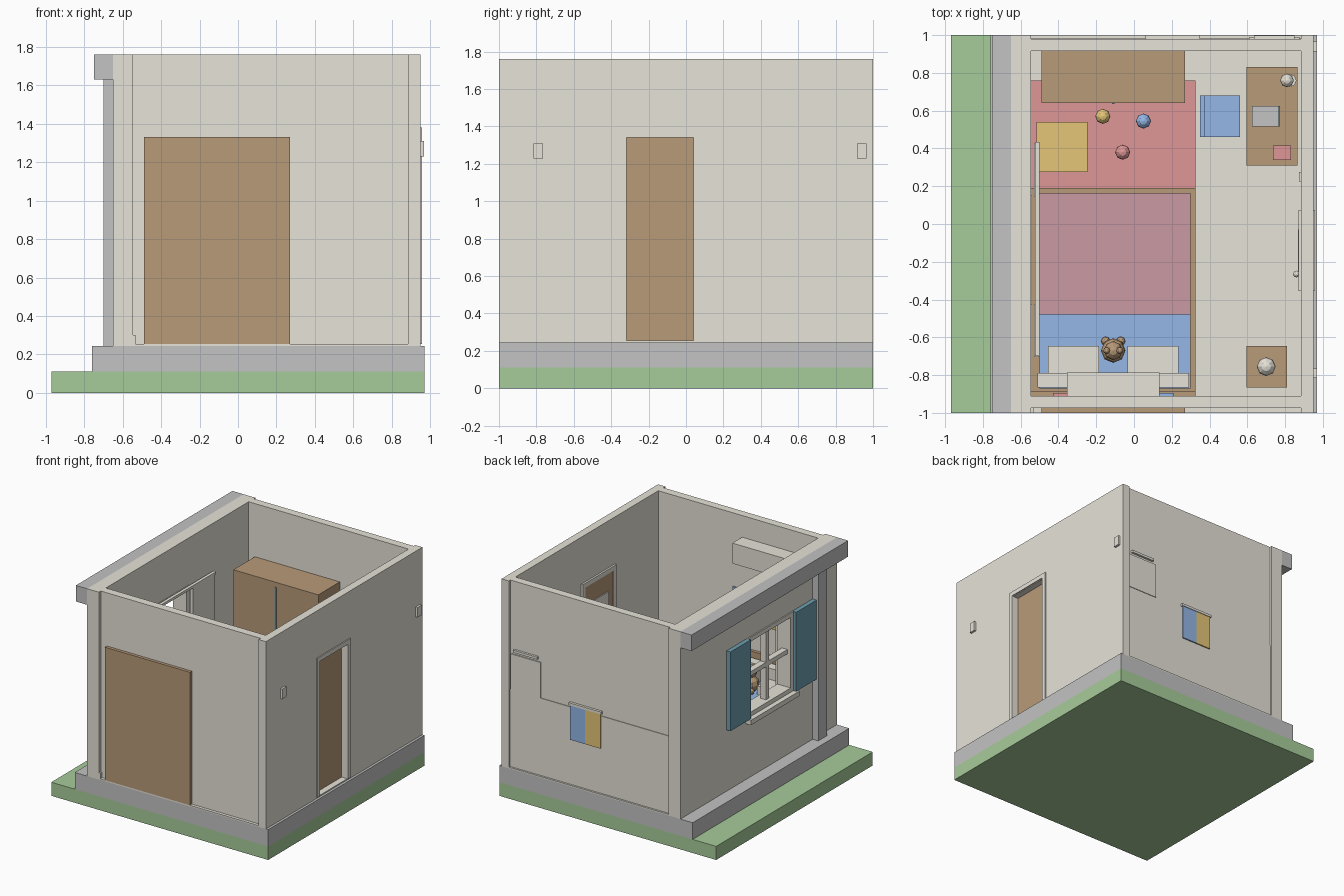
import bpy
from mathutils import Vector

old = bpy.data.objects.get("Cube")
if old:
    bpy.data.objects.remove(old, do_unlink=True)


def material(name, code):
    """Flat material from an sRGB hex code."""
    def channel(text):
        c = int(text, 16) / 255
        return c / 12.92 if c < .04 else ((c + .055) / 1.055) ** 2.4
    color = [channel(code[i:i + 2]) for i in (0, 2, 4)] + [1]
    mat = bpy.data.materials.new(name)
    mat.use_nodes = True
    mat.diffuse_color = color
    mat.node_tree.nodes["Principled BSDF"].inputs["Base Color"].default_value = color
    return mat


PLASTER = material("warm white plaster", "e8e4da")
STONE = material("gray stone", "c3c3c3")
GRASS = material("grass green", "a7cc9a")
WOOD = material("light brown wood", "b99b79")
ROSE = material("rose red", "df9797")
MAUVE = material("mauve blanket", "cb9aa3")
BLUE = material("soft blue", "97baeb")
YELLOW = material("soft yellow", "e5c678")
TEAL = material("teal paint", "6f9fb0")


def finish(obj, name, mat):
    obj.name = obj.data.name = name
    obj.data.materials.append(mat)
    return obj


def box(name, mat, x, y, z):
    """Box spanning the given ranges."""
    low, high = Vector((x[0], y[0], z[0])), Vector((x[1], y[1], z[1]))
    bpy.ops.mesh.primitive_cube_add(size=1, location=(low + high) / 2)
    obj = bpy.context.object
    obj.scale = high - low
    bpy.ops.object.transform_apply(location=False, rotation=False, scale=True)
    return finish(obj, name, mat)


def ball(name, mat, center, radius):
    bpy.ops.mesh.primitive_uv_sphere_add(segments=8, ring_count=6, radius=radius, location=center)
    return finish(bpy.context.object, name, mat)


def rod(name, mat, center, radius, length, turn=(0, 0, 0)):
    bpy.ops.mesh.primitive_cylinder_add(vertices=8, radius=radius, depth=length,
                                        location=center, rotation=turn)
    return finish(bpy.context.object, name, mat)


def around(center, half):
    return (center - half, center + half)


def pierced_wall(name, mat, x, y, z, hole_y, hole_z):
    """Wall running along y, built around a rectangular opening."""
    box(name + "_front_part", mat, x, (y[0], hole_y[0]), z)
    box(name + "_back_part", mat, x, (hole_y[1], y[1]), z)
    box(name + "_top_part", mat, x, hole_y, (hole_z[1], z[1]))
    if hole_z[0] > z[0]:
        box(name + "_low_part", mat, x, hole_y, (z[0], hole_z[0]))


def frame(name, mat, x, y, z, width, sill=True):
    """Rectangular frame facing along x, bars inside the given ranges."""
    for side, edge in (("front", (y[0], y[0] + width)), ("back", (y[1] - width, y[1]))):
        box(f"{name}_{side}", mat, x, edge, z)
    inner = (y[0] + width, y[1] - width)
    box(name + "_top", mat, x, inner, (z[1] - width, z[1]))
    if sill:
        box(name + "_bottom", mat, x, inner, (z[0], z[0] + width))


def legs(name, mat, x, y, z, size):
    for px in (x[0], x[1] - size):
        for py in (y[0], y[1] - size):
            box(name, mat, (px, px + size), (py, py + size), z)


# Ground, foundation and floor
FULL = (-1, 1)
FLOOR, TOP = .255, 1.76
WALL_Z = (FLOOR, TOP)
box("lawn", GRASS, x=(-.97, .97), y=FULL, z=(0, .11))
box("foundation", STONE, x=(-.76, .97), y=FULL, z=(.11, .245))
box("floor", PLASTER, x=(-.65, .95), y=FULL, z=(.245, FLOOR))

# Walls around the door and window openings
DOOR_Y, DOOR_Z = (-.32, .04), (FLOOR, 1.34)
WINDOW_Y, WINDOW_Z = (-.43, .15), (.74, 1.38)
INSIDE_X = (-.545, .885)
pierced_wall("window_wall", PLASTER, (-.65, -.545), FULL, WALL_Z, WINDOW_Y, WINDOW_Z)
pierced_wall("door_wall", PLASTER, (.885, .95), FULL, WALL_Z, DOOR_Y, DOOR_Z)
box("front_wall", PLASTER, INSIDE_X, (-.975, -.91), WALL_Z)
box("back_wall", PLASTER, INSIDE_X, (.915, .98), WALL_Z)
box("back_wainscot", PLASTER, INSIDE_X, (.98, .985), (FLOOR, .88))
box("front_skirting", PLASTER, x=(-.545, -.532), y=(-1, -.975), z=(FLOOR, .3))

# Eave and downpipe on the window side
box("eave", STONE, x=(-.75, -.65), y=FULL, z=(1.63, TOP))
box("downpipe", STONE, x=(-.7, -.65), y=(-.8, -.69), z=(.245, 1.63))

# Window, sill and shutters
frame("window_frame", PLASTER, (-.66, -.54), WINDOW_Y, WINDOW_Z, .035)
middle_y, middle_z = sum(WINDOW_Y) / 2, sum(WINDOW_Z) / 2
box("window_upright", PLASTER, (-.63, -.58), around(middle_y, .018), WINDOW_Z)
box("window_crossbar", PLASTER, (-.63, -.58), WINDOW_Y, around(middle_z, .018))
box("window_sill", PLASTER, (-.7, -.65), around(middle_y, .31), (.7, .74))
for side in (-1, 1):
    box("shutter", TEAL, (-.685, -.65), around(middle_y + side * .42, .13), WINDOW_Z)
    box("curtain", PLASTER, (-.53, -.505), around(middle_y + side * .425, .14), (.62, 1.37))
box("curtain_rail", PLASTER, (-.525, -.5), (-.7, .435), (1.37, 1.39))

# Door with frame, inner panel and knob
box("door", WOOD, (.875, .9), DOOR_Y, DOOR_Z)
frame("door_frame", PLASTER, (.87, .958), (-.355, .075), (FLOOR, 1.38), .036, sill=False)
box("door_panel", PLASTER, (.868, .875), (-.255, -.03), (.7, 1.2))
ball("door_knob", PLASTER, (.86, -.265, .78), .018)
box("light_switch", PLASTER, (.873, .885), (.225, .275), (.8, .88))
for y in (-.79, .94):
    box("outside_lamp", PLASTER, (.95, .968), around(y, .026), (1.23, 1.31))

# Cupboards
CUPBOARD_X, CUPBOARD_Z = (-.49, .27), (FLOOR, 1.33)
box("outer_cupboard", WOOD, CUPBOARD_X, (-1, -.975), CUPBOARD_Z)
box("wardrobe", WOOD, CUPBOARD_X, (.64, .915), CUPBOARD_Z)
box("wardrobe_seam", TEAL, around(-.11, .006), (.634, .64), (.29, 1.29))

# Board and banner on the back
box("back_board", PLASTER, (.61, .875), (.98, .99), (.88, 1.17))
box("back_board_rail", PLASTER, (.635, .85), (.98, .998), (1.19, 1.21))
box("banner_left", BLUE, (.205, .34), (.985, .995), (.62, .9))
box("banner_right", YELLOW, (.07, .205), (.985, .995), (.62, .9))
box("banner_rail", PLASTER, (.06, .35), (.98, 1), (.9, .92))

# Bed
BED_X, BED_MIDDLE = (-.545, .325), -.11
box("bed_base", WOOD, BED_X, (-.91, .19), (FLOOR, .42))
box("headboard", WOOD, BED_X, (-.91, -.885), (.42, .7))
box("sheet", BLUE, (-.5, .3), (-.87, -.48), (.42, .5))
box("blanket", MAUVE, (-.505, .3), (-.48, .165), (.42, .51))
for side in (-1, 1):
    box("back_pillow", PLASTER, around(BED_MIDDLE + side * .22, .18), (-.865, -.79), (.5, .66))
    box("front_pillow", PLASTER, around(BED_MIDDLE + side * .21, .135), (-.8, -.645), (.5, .57))

# Toy bear
ball("bear_body", WOOD, (BED_MIDDLE, -.67, .56), .065)
ball("bear_head", WOOD, (BED_MIDDLE, -.67, .66), .05)
for side in (-1, 1):
    ball("bear_ear", WOOD, (BED_MIDDLE + side * .035, -.67, .705), .018)
    ball("bear_leg", WOOD, (BED_MIDDLE + side * .04, -.62, .525), .024)

# Wall unit and pictures above the bed
box("air_unit", PLASTER, (-.355, .135), (-.91, -.785), (1.42, 1.585))
for x, mat in ((-.35, ROSE), (-.11, YELLOW), (.13, BLUE)):
    box("picture", mat, around(x, .08), (-.91, -.895), (.92, 1.17))

# Rug and toys
box("rug", ROSE, BED_X, (.19, .76), (FLOOR, .265))
box("toy_box", YELLOW, (-.515, -.245), (.275, .54), (FLOOR, .42))
for x, y, mat in ((-.165, .57, YELLOW), (.05, .545, BLUE), (-.06, .38, ROSE)):
    ball("toy_ball", mat, (x, y, .305), .04)

# Desk with lamp, laptop and book
DESK_X, DESK_Y, DESK_TOP = (.595, .865), (.31, .83), .65
box("desk_top", WOOD, DESK_X, DESK_Y, (.62, DESK_TOP))
legs("desk_leg", WOOD, DESK_X, DESK_Y, (FLOOR, .62), .03)
rod("desk_lamp_stem", PLASTER, (.825, .76, .72), .012, .14)
rod("desk_lamp_foot", PLASTER, (.825, .76, .655), .035, .012)
ball("desk_lamp_shade", PLASTER, (.81, .76, .8), .036)
box("laptop", STONE, (.625, .765), (.515, .625), (DESK_TOP, .66))
box("laptop_screen", TEAL, (.765, .772), (.515, .625), (DESK_TOP, .74))
box("book", ROSE, (.735, .83), (.34, .415), (DESK_TOP, .67))

# Chair
CHAIR_X, CHAIR_Y = (.35, .56), (.46, .68)
box("chair_seat", BLUE, CHAIR_X, CHAIR_Y, (.46, .49))
box("chair_back", BLUE, (.35, .372), CHAIR_Y, (.49, .75))
legs("chair_leg", BLUE, CHAIR_X, CHAIR_Y, (FLOOR, .46), .025)

# Bedside table and lamp
box("bedside_table", WOOD, (.595, .81), (-.865, -.645), (FLOOR, .5))
rod("bedside_lamp_stem", PLASTER, (.7, -.755, .55), .014, .1)
ball("bedside_lamp_shade", PLASTER, (.7, -.755, .63), .05)
